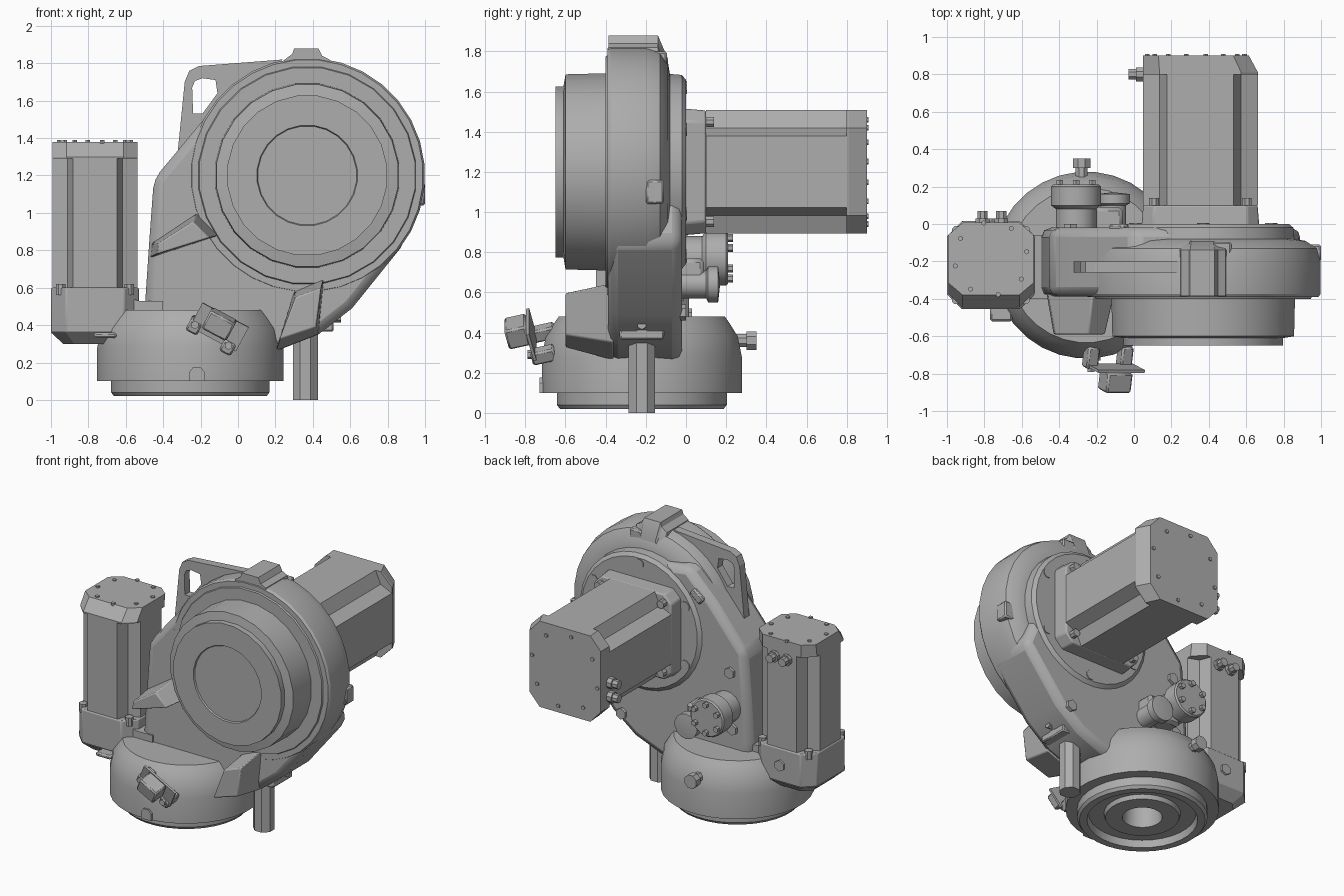
import bpy, bmesh, math
from mathutils import Matrix, Vector

if "Cube" in bpy.data.objects:
    bpy.data.objects.remove(bpy.data.objects["Cube"])

grey = bpy.data.materials.new("cast_grey")
grey.use_nodes = True
GREY = (0.42, 0.42, 0.42, 1)
grey.diffuse_color = GREY
grey.node_tree.nodes["Principled BSDF"].inputs["Base Color"].default_value = GREY

# Frames whose local z runs along the named axis
FRAMES = {
    "z": Matrix.Identity(3),
    "y": Matrix(((1, 0, 0), (0, 0, 1), (0, 1, 0))),
    "x": Matrix(((0, 0, 1), (1, 0, 0), (0, 1, 0))),
}


def finish(name, bm, bevel=0, segments=2, angle=28):
    bmesh.ops.recalc_face_normals(bm, faces=bm.faces)
    mesh = bpy.data.meshes.new(name)
    bm.to_mesh(mesh)
    bm.free()
    mesh.materials.append(grey)
    obj = bpy.data.objects.new(name, mesh)
    bpy.context.collection.objects.link(obj)
    if bevel:
        mod = obj.modifiers.new("bevel", "BEVEL")
        mod.width, mod.segments, mod.limit_method = bevel, segments, "ANGLE"
    bpy.ops.object.select_all(action="DESELECT")
    obj.select_set(True)
    bpy.context.view_layer.objects.active = obj
    bpy.ops.object.shade_smooth_by_angle(angle=math.radians(angle))
    return obj


def prism(name, pts, axis, a, b, bevel=0, scale=(1, 1), shift=(0, 0)):
    """Extrude a flat outline from a to b; the b end may be scaled and shifted."""
    bm = bmesh.new()
    mid = sum((Vector(p) for p in pts), Vector((0, 0))) / len(pts)
    start, end = [], []
    for p in pts:
        far = [mid[k] + (p[k] - mid[k]) * scale[k] + shift[k] for k in (0, 1)]
        start.append(bm.verts.new(FRAMES[axis] @ Vector((*p, a))))
        end.append(bm.verts.new(FRAMES[axis] @ Vector((*far, b))))
    bm.faces.new(start)
    bm.faces.new(end)
    for i in range(len(pts)):
        j = (i + 1) % len(pts)
        bm.faces.new((start[i], start[j], end[j], end[i]))
    return finish(name, bm, bevel)


def lathe(name, profile, axis, center, sides=28):
    """Revolve (radius, position) pairs about an axis through center."""
    bm = bmesh.new()
    rings = []
    for r, t in profile:
        ring = []
        for i in range(sides if r > 0 else 1):
            a = math.tau * (i + 0.5) / sides
            p = Vector((center[0] + r * math.cos(a), center[1] + r * math.sin(a), t))
            ring.append(bm.verts.new(FRAMES[axis] @ p))
        rings.append(ring)
    for lo, hi in zip(rings, rings[1:]):
        for i in range(sides):
            j = (i + 1) % sides
            loop = [lo[i % len(lo)], lo[j % len(lo)], hi[j % len(hi)], hi[i % len(hi)]]
            bm.faces.new(list(dict.fromkeys(loop)))
    return finish(name, bm)


def rod(name, axis, center, r, a, b, sides=12):
    return lathe(name, [(0, a), (r, a), (r, b), (0, b)], axis, center, sides)


def box(name, center, size, bevel=0, tilt=Matrix.Identity(4)):
    bm = bmesh.new()
    bmesh.ops.create_cube(bm, size=1, matrix=tilt @ Matrix.Diagonal((*size, 1)))
    bmesh.ops.translate(bm, vec=center, verts=bm.verts)
    return finish(name, bm, bevel, 1)


def around(center, r, count, offset=0.5):
    for i in range(count):
        a = math.tau * (i + offset) / count
        yield center[0] + r * math.cos(a), center[1] + r * math.sin(a)


def motor_outline(center, h, cut, notch=0):
    """Square with cut corners, each optionally pressed in to a shallow groove."""
    side = [(h, cut - h), (h, h - cut)]
    if notch:
        side.append((h - cut / 2 - notch, h - cut / 2 - notch))
    pts = []
    for k in range(4):
        turn = Matrix.Rotation(k * math.pi / 2, 2)
        pts += [tuple(turn @ Vector(p) + Vector(center)) for p in side]
    return pts


def motor(name, axis, center, h, a, b, cap, slope, cut, scale, shift):
    """Grooved body, flat cap and a cap top drawn in on one side."""
    prism(name + "_body", motor_outline(center, h, cut * 1.45, 0.025), axis, a, b - cap)
    outline = motor_outline(center, h, cut)
    prism(name + "_cap", outline, axis, b - cap, b - slope)
    prism(name + "_cap_top", outline, axis, b - slope, b, 0, scale, shift)
    middle = Vector(center) + Vector(shift)
    for p in around(center, h * 1.14, 4):
        rod(name + "_corner_bolt", axis, p, 0.028, a - 0.02, a + 0.04, 8)
    for p in around(middle, h * 0.86, 8, 0.25):
        rod(name + "_cap_screw", axis, p, 0.014, b - 0.01, b + 0.009, 6)


# Turning base with a hollow underside
BASE = (-0.255, -0.22)
lathe("base_housing", [(0, 0.48), (0.415, 0.48), (0.44, 0.445), (0.48, 0.38), (0.5, 0.28),
                       (0.5, 0.1), (0.425, 0.1), (0.425, 0.04), (0.41, 0.02), (0.36, 0.02),
                       (0.35, 0.07), (0.25, 0.07), (0.24, 0.04), (0.13, 0.04), (0.12, 0.2),
                       (0, 0.2)], "z", BASE, 32)
prism("base_front_key", [(-0.26, 0.1), (-0.26, 0.15), (-0.24, 0.175), (-0.2, 0.175),
                         (-0.18, 0.15), (-0.18, 0.1)], "y", -0.73, -0.6)
lathe("base_rear_plug", [(0, 0.2), (0.035, 0.2), (0.035, 0.3), (0.05, 0.3), (0.05, 0.35),
                         (0, 0.35)], "y", (-0.28, 0.36), 8)
box("base_side_tab", (-0.71, -0.46, 0.345), (0.12, 0.12, 0.03), 0.01)

# Shoulder arm and round housing
DRUM = (0.37, 1.2)
prism("arm_shell", [(0.0, 1.68), (-0.2, 1.48), (-0.45, 1.18), (-0.475, 0.84), (-0.495, 0.54),
                    (-0.47, 0.3), (0.2, 0.26), (0.43, 0.35), (0.61, 0.49), (0.9, 0.85),
                    (0.6, 1.6)], "y", -0.388, -0.02, 0.05)
lathe("drum_housing", [(0, -0.39), (0.62, -0.39), (0.63, -0.375), (0.63, -0.2),
                       (0.61, -0.13), (0.55, -0.09), (0.49, -0.08), (0.485, -0.02),
                       (0.46, 0), (0, 0)], "y", DRUM, 32)
lathe("front_drum", [(0.59, -0.38), (0.58, -0.4), (0.495, -0.4), (0.49, -0.6), (0.43, -0.61),
                     (0.43, -0.65), (0.27, -0.65), (0.265, -0.64), (0, -0.64)],
      "y", DRUM, 24)

# Ribs bounding the front pocket
prism("left_rib", [(-0.47, 0.76), (-0.46, 0.84), (-0.22, 1.0), (-0.1, 0.88)],
      "y", -0.36, -0.59, 0.008, (0.75, 0.72), (0, -0.01))
prism("right_rib", [(0.2, 0.26), (0.43, 0.35), (0.46, 0.65), (0.3, 0.58)],
      "y", -0.36, -0.6, 0.008, (0.85, 0.7), (0, 0.005))

# Lifting bracket beside the drum, made as a closed loop of flat bars
loop = [(-0.33, 1.25), (-0.285, 1.7), (-0.26, 1.76), (-0.21, 1.785), (0.24, 1.82),
        (0.05, 1.62), (-0.1, 1.55)]
hole = [(-0.24, 1.53), (-0.245, 1.67), (-0.23, 1.705), (-0.19, 1.72), (-0.12, 1.71),
        (-0.11, 1.64), (-0.19, 1.53)]
for i in range(len(loop)):
    j = (i + 1) % len(loop)
    prism("lifting_bracket_bar", [loop[i], loop[j], hole[j], hole[i]], "y", -0.26, -0.2)

# Lugs on the housing rim
lug = [(0.22, 1.7), (0.25, 1.82), (0.29, 1.85), (0.3, 1.88), (0.43, 1.88),
       (0.45, 1.84), (0.49, 1.82), (0.52, 1.7)]
prism("top_lug", lug, "y", -0.385, -0.14)
prism("top_lug_slope", lug, "y", -0.14, -0.09, 0, (0.9, 0.9), (0, -0.11))
box("right_lug", (0.95, -0.155, 1.1), (0.1, 0.09, 0.12), 0.01)
box("top_rear_lug", (0.47, -0.14, 1.76), (0.1, 0.09, 0.08), 0.01)
box("left_rear_lug", (-0.08, -0.06, 1.5), (0.1, 0.12, 0.06), 0.01, Matrix.Rotation(-0.7, 4, "Y"))
for p in around(DRUM, 0.42, 6):
    rod("rear_flange_bolt", "y", p, 0.035, -0.01, 0.006, 8)
for x, z in ((-0.34, 1.02), (-0.36, 0.62), (0.52, 0.5)):
    rod("arm_plug", "y", (x, z), 0.04, -0.08, 0.0, 6)

# Rear motor on its mounting plate
REAR = (0.355, 1.2)
prism("rear_motor_plate", motor_outline(REAR, 0.315, 0.06), "y", -0.01, 0.1, 0.01, (0.97, 0.97))
motor("rear_motor", "y", REAR, 0.308, 0.1, 0.9, 0.1, 0.09, 0.09, (0.92, 1), (-0.024, 0))
for z in (1.16, 1.06):
    lathe("rear_motor_socket", [(0, -0.03), (0.03, -0.03), (0.03, 0.01), (0.04, 0.01),
                                (0.04, 0.07), (0, 0.07)], "x", (0.8, z), 8)

# Side motor standing on its gearbox
SIDE = (-0.765, -0.22)
motor("side_motor", "z", SIDE, 0.227, 0.58, 1.38, 0.09, 0.08, 0.075, (1, 0.85), (0, 0.034))
prism("side_gearbox", motor_outline(SIDE, 0.235, 0.08), "z", 0.36, 0.6, 0.008)
prism("side_gearbox_foot", motor_outline(SIDE, 0.235, 0.08), "z", 0.36, 0.3, 0, (0.72, 0.72))
prism("gearbox_link", [(-0.6, 0.3), (-0.6, 0.55), (-0.53, 0.53), (-0.4, 0.53), (-0.4, 0.3)],
      "y", -0.4, -0.06)
for x in (-0.81, -0.71):
    lathe("side_motor_socket", [(0, -0.04), (0.04, -0.04), (0.04, 0.03), (0.03, 0.03),
                                (0.03, 0.07), (0, 0.07)], "y", (x, 1.25), 8)
rod("gearbox_plug", "y", (-0.76, 0.48), 0.04, -0.02, 0.03, 6)

# Counter pads behind the arm
PAD = (-0.31, 0.77)
lathe("round_pad", [(0, -0.1), (0.11, -0.1), (0.11, 0.08), (0.135, 0.1), (0.135, 0.2),
                    (0.125, 0.21), (0, 0.21)], "y", PAD, 18)
for p in around(PAD, 0.1, 6):
    rod("pad_bolt", "y", p, 0.02, 0.2, 0.235, 6)
lathe("small_pad", [(0, -0.08), (0.07, -0.08), (0.07, 0.1), (0.09, 0.11), (0.09, 0.16),
                    (0, 0.17)], "y", (-0.11, 0.64), 14)
box("pad_link", (-0.19, 0.02, 0.69), (0.26, 0.14, 0.16), 0.02)

# Support post with its clamp
rod("support_post", "z", (0.36, -0.22), 0.072, 0, 0.42, 8)
box("post_clamp", (0.42, -0.22, 0.39), (0.18, 0.22, 0.05), 0.008)
box("post_clamp_web", (0.46, -0.22, 0.48), (0.1, 0.07, 0.18), 0.01)
rod("post_bolt", "x", (-0.22, 0.44), 0.025, 0.4, 0.55, 6)

# Tilted sensor on the front of the base
tilt = Matrix.Rotation(math.radians(28), 4, "Y") @ Matrix.Rotation(math.radians(14), 4, "X")
box("sensor_plate", (-0.1, -0.77, 0.39), (0.28, 0.015, 0.15), 0, tilt)
box("sensor_block", (-0.1, -0.84, 0.405), (0.15, 0.11, 0.11), 0.01, tilt)
for x, z in ((-0.23, 0.4), (-0.05, 0.29)):
    box("sensor_clamp", (x, -0.71, z), (0.07, 0.12, 0.07), 0.01, tilt)
    rod("sensor_clamp_bolt", "y", (x, z), 0.022, -0.79, -0.7, 6)
